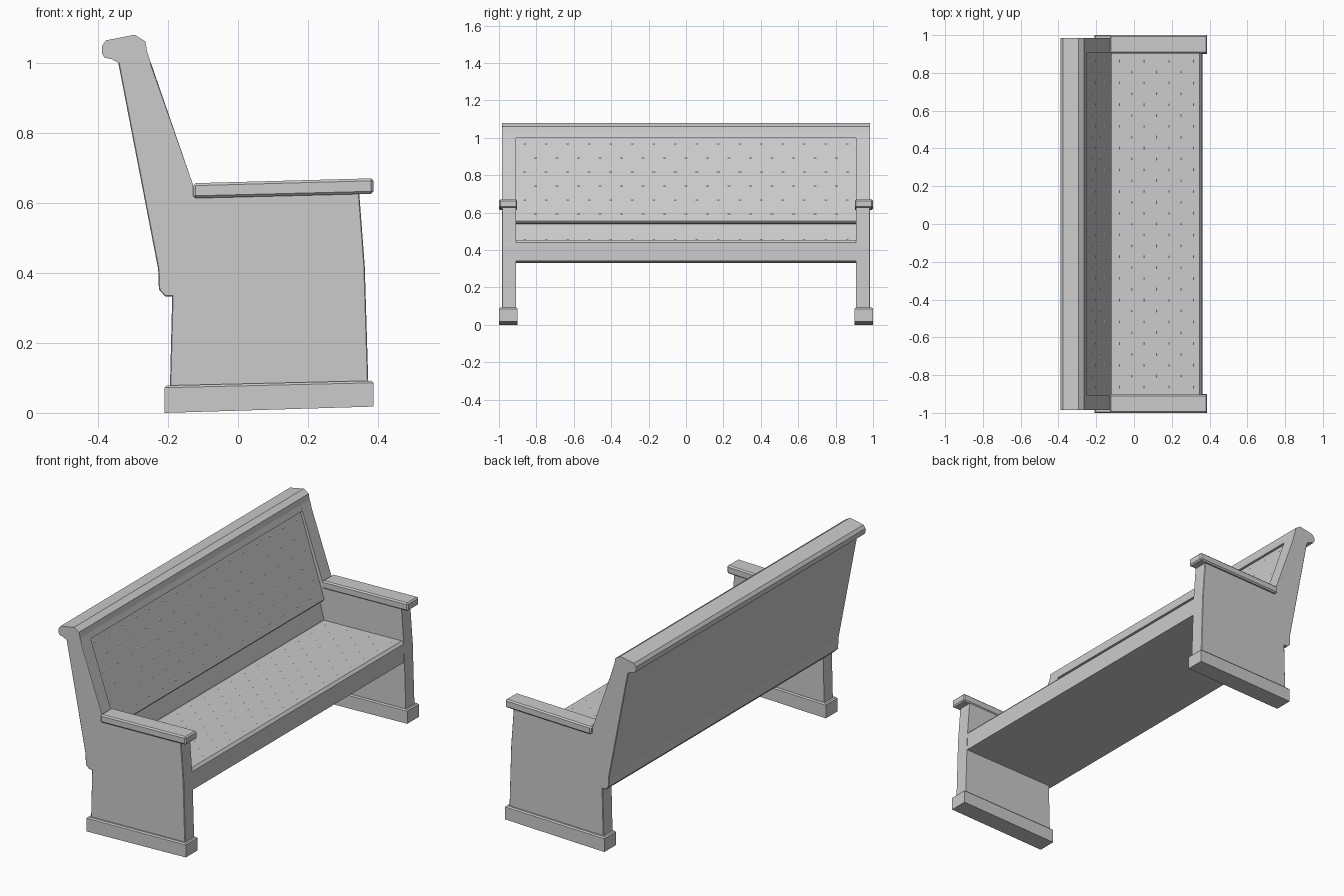
import bpy, bmesh
from mathutils import Vector

if "Cube" in bpy.data.objects:
    bpy.data.objects.remove(bpy.data.objects["Cube"])


def extrude_profile(name, pts, y0, y1, bevel=0.0, pick=None):
    """Extrude an x-z profile from y0 to y1, chamfering the edges chosen by pick."""
    bm = bmesh.new()
    a = [bm.verts.new((x, y0, z)) for x, z in pts]
    b = [bm.verts.new((x, y1, z)) for x, z in pts]
    n = len(pts)
    bm.faces.new(a)
    bm.faces.new(b[::-1])
    for i in range(n):
        j = (i + 1) % n
        bm.faces.new((a[i], b[i], b[j], a[j]))
    bmesh.ops.recalc_face_normals(bm, faces=bm.faces)
    if bevel:
        edges = [e for e in bm.edges
                 if pick is None or pick(e.verts[0].co, e.verts[1].co)]
        bmesh.ops.bevel(bm, geom=edges, offset=bevel, segments=1,
                        affect='EDGES', clamp_overlap=True)
    return finish(name, bm)


def finish(name, bm):
    me = bpy.data.meshes.new(name)
    bm.to_mesh(me)
    bm.free()
    ob = bpy.data.objects.new(name, me)
    bpy.context.collection.objects.link(ob)
    return ob


def mirror_y(ob):
    m = ob.modifiers.new("mirror", 'MIRROR')
    m.use_axis = (False, True, False)


def outer_rim(p, q):
    # front and rear edges of the outer face only
    mid = (p + q) / 2
    return (p.y < -0.98 and q.y < -0.98 and mid.z < 0.99 and mid.z > 0.1
            and (mid.x < -0.18 or mid.x > 0.33))


# End panels, feet and armrests, mirrored to the other side
end_profile = [(-0.195, 0.05), (-0.188, 0.333), (-0.208, 0.333), (-0.226, 0.352),
               (-0.228, 0.41), (-0.342, 1.0), (-0.335, 1.015), (-0.254, 1.015),
               (-0.128, 0.65), (-0.12, 0.635), (0.345, 0.645), (0.362, 0.42), (0.373, 0.06)]
mirror_y(extrude_profile("end_panel", end_profile, -0.985, -0.908, 0.012, outer_rim))

foot_profile = [(-0.21, 0.0), (-0.21, 0.078), (0.387, 0.092), (0.387, 0.018)]
mirror_y(extrude_profile("foot", foot_profile, -1.0, -0.9, 0.006,
                         lambda p, q: (p.z + q.z) / 2 > 0.07))

arm_profile = [(-0.128, 0.613), (-0.128, 0.656), (0.387, 0.67), (0.387, 0.626)]
mirror_y(extrude_profile("armrest", arm_profile, -1.0, -0.903, 0.007))

# Moulded top rail
rail_profile = [(-0.342, 1.0), (-0.36, 1.01), (-0.382, 1.015), (-0.389, 1.028),
                (-0.389, 1.047), (-0.377, 1.064), (-0.295, 1.08), (-0.265, 1.061),
                (-0.259, 1.03), (-0.249, 1.0)]
extrude_profile("top_rail", rail_profile, -0.985, 0.985)

# Back board between the ends
board_profile = [(-0.208, 0.333), (-0.226, 0.352), (-0.228, 0.41), (-0.342, 1.0),
                 (-0.275, 1.0), (-0.12, 0.45), (-0.12, 0.335)]
extrude_profile("back_board", board_profile, -0.973, 0.973)

# Back cushion
back_top, back_low = Vector((-0.264, 0, 1.005)), Vector((-0.118, 0, 0.555))
cushion_profile = [(-0.30, 1.005), (back_top.x, back_top.z), (back_low.x, back_low.z),
                   (-0.125, 0.545), (-0.165, 0.533), (-0.20, 0.6)]
extrude_profile("back_cushion", cushion_profile, -0.909, 0.909)

# Seat with chamfered front edge
seat_rear, seat_front = Vector((-0.16, 0, 0.441)), Vector((0.348, 0, 0.455))
seat_profile = [(-0.208, 0.332), (seat_rear.x, seat_rear.z), (seat_front.x, seat_front.z),
                (0.36, 0.441), (0.363, 0.343)]
extrude_profile("seat", seat_profile, -0.912, 0.912)


def tufts(name, start, end, rows, cols=16, r=0.011, h=0.003):
    """Staggered grid of tiny low studs on the slope from start to end."""
    bm = bmesh.new()
    u = (end - start).normalized()
    v = Vector((0, 1, 0))
    n = u.cross(v)
    if n.z < 0:
        n = -n
    for i in range(rows):
        c = start.lerp(end, (i + 0.5) / rows)
        for j in range(cols - i % 2):
            y = (j + 0.5 * (i % 2) - (cols - 1) / 2) * 0.115
            p = c + v * y
            ring = [bm.verts.new(p + d) for d in (u * r * 0.5, v * r, -u * r * 0.5, -v * r)]
            tip = bm.verts.new(p + n * h)
            for k in range(4):
                bm.faces.new((ring[k], ring[(k + 1) % 4], tip))
    bmesh.ops.recalc_face_normals(bm, faces=bm.faces)
    for f in bm.faces:
        if f.normal.dot(n) < 0:
            f.normal_flip()
    finish(name, bm)


# Upholstery tufting
tufts("back_tufts", back_top, back_low, 6)
tufts("seat_tufts", Vector((-0.11, 0, 0.4424)), seat_front, 7)
